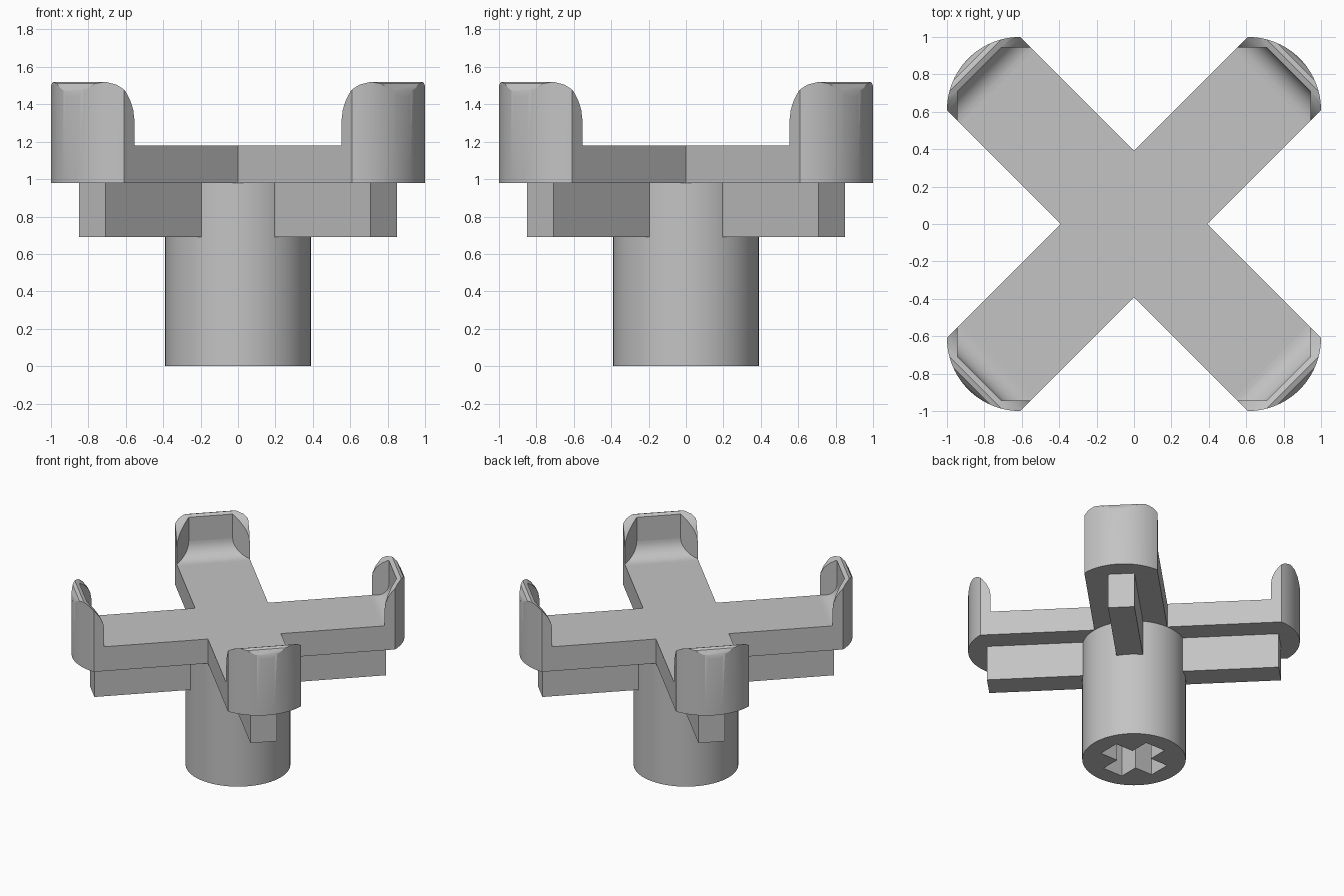
import bpy, bmesh
from math import sin, cos, pi, radians, asin
from mathutils import Matrix

cube = bpy.data.objects.get("Cube")
if cube:
    bpy.data.objects.remove(cube, do_unlink=True)

grey = bpy.data.materials.new("plain grey")
grey.use_nodes = True
GREY = (0.55, 0.55, 0.55, 1)
grey.diffuse_color = GREY
grey.node_tree.nodes["Principled BSDF"].inputs["Base Color"].default_value = GREY

HALF = 0.276      # half width of an arm
STEM_R = 0.39     # stem radius, reused for the rounded arm ends
WALL = 1.17       # distance of the flat inner wall from the axis
LIP = 1.06        # where the slanted inner walls begin
PLATE_LOW, PLATE_TOP, TOP = 0.98, 1.18, 1.52
FLAT = HALF - (WALL - LIP)


def prism(name, outline, low, high, upright=False):
    """Extrude an outline: along z, or along y when it is an upright (x, z) profile."""
    bm = bmesh.new()
    if upright:
        verts = [bm.verts.new((a, low, b)) for a, b in outline]
        step = (0, high - low, 0)
    else:
        verts = [bm.verts.new((a, b, low)) for a, b in outline]
        step = (0, 0, high - low)
    face = bm.faces.new(verts)
    side = bmesh.ops.extrude_face_region(bm, geom=[face])
    moved = [g for g in side["geom"] if isinstance(g, bmesh.types.BMVert)]
    bmesh.ops.translate(bm, verts=moved, vec=step)
    bmesh.ops.recalc_face_normals(bm, faces=bm.faces)
    mesh = bpy.data.meshes.new(name)
    bm.to_mesh(mesh)
    bm.free()
    obj = bpy.data.objects.new(name, mesh)
    bpy.context.collection.objects.link(obj)
    mesh.materials.append(grey)
    return obj


def select(obj):
    bpy.ops.object.select_all(action='DESELECT')
    obj.select_set(True)
    bpy.context.view_layer.objects.active = obj


def boolean(obj, cutter, operation):
    mod = obj.modifiers.new("cut", 'BOOLEAN')
    mod.operation, mod.object, mod.solver = operation, cutter, 'EXACT'
    select(obj)
    bpy.ops.object.modifier_apply(modifier=mod.name)
    bpy.data.objects.remove(cutter, do_unlink=True)


def smooth(obj):
    select(obj)
    bpy.ops.object.shade_smooth_by_angle(angle=radians(30))


def arc(cx, cy, radius, start, end, steps):
    angles = [start + (end - start) * i / steps for i in range(steps + 1)]
    return [(cx + radius * cos(a), cy + radius * sin(a)) for a in angles]


def four_fold(points):
    """Repeat a run of points around the axis in quarter turns."""
    return [(x * c - y * s, x * s + y * c)
            for c, s in ((1, 0), (0, 1), (-1, 0), (0, -1)) for x, y in points]


def turn(obj, quarter):
    obj.data.transform(Matrix.Rotation(pi / 4 + quarter * pi / 2, 4, 'Z'))


# Inner outline of the upright end walls, shared by plate, walls and fillets
inner = [(LIP, -HALF), (WALL, -FLAT), (WALL, FLAT), (LIP, HALF)]

# Cross-shaped plate
plate = prism("cross_plate", four_fold(inner + [(HALF, HALF)]), PLATE_LOW, PLATE_TOP)
turn(plate, 0)

# Stem with a cross-shaped socket
stem = prism("stem", arc(0, 0, STEM_R, 0, 2 * pi, 64)[:-1], 0, PLATE_LOW)
L, W = 0.25, 0.09
socket = prism("socket_cutter", four_fold([(L, -W), (L, W), (W, W)]), -0.1, 0.9)
boolean(stem, socket, 'DIFFERENCE')
smooth(stem)

# Rounded top of an end wall, seen from the side
crown = [(1.06, 1.32), (1.068, 1.37), (1.09, 1.42), (1.125, 1.467), (1.165, 1.505),
         (1.2, TOP), (1.225, 1.51), (1.245, 1.475), (1.254, 1.43)]
half_angle = asin(HALF / STEM_R)
centre = LIP + 0.078 - STEM_R * cos(half_angle)
outer = arc(centre, 0, STEM_R, half_angle, -half_angle, 24)
R = 0.13

for k, place in enumerate(("back_left", "back_right", "front_right", "front_left")):
    # Upright end wall
    wall = prism("end_wall_" + place, inner + outer, PLATE_LOW, TOP + 0.1)
    cap = prism("crown_cutter", [(1.0, 0.9), (1.0, 1.26), (1.056, 1.26)] + crown
                + [(1.258, 1.36), (1.3, 1.3), (1.3, 0.9)], -0.5, 0.5, True)
    boolean(wall, cap, 'INTERSECT')
    turn(wall, k)
    smooth(wall)

    # Curved transition from plate to wall
    curve = arc(WALL - R, PLATE_TOP + R, R, -pi / 2, 0, 10)
    fillet = prism("wall_fillet_" + place, curve + [(WALL + 0.01, PLATE_TOP + R),
                   (WALL + 0.01, PLATE_TOP - 0.01), (WALL - R, PLATE_TOP - 0.01)],
                   -0.5, 0.5, True)
    bounds = prism("fillet_cutter", [(0.9, -HALF)] + inner + [(0.9, HALF)], 1, 1.5)
    boolean(fillet, bounds, 'INTERSECT')
    turn(fillet, k)
    smooth(fillet)

    # Narrow rib below the arm
    rib = prism("rib_" + place, [(0.34, -0.1), (1.103, -0.1), (1.103, 0.1), (0.34, 0.1)],
                0.69, PLATE_LOW)
    turn(rib, k)
